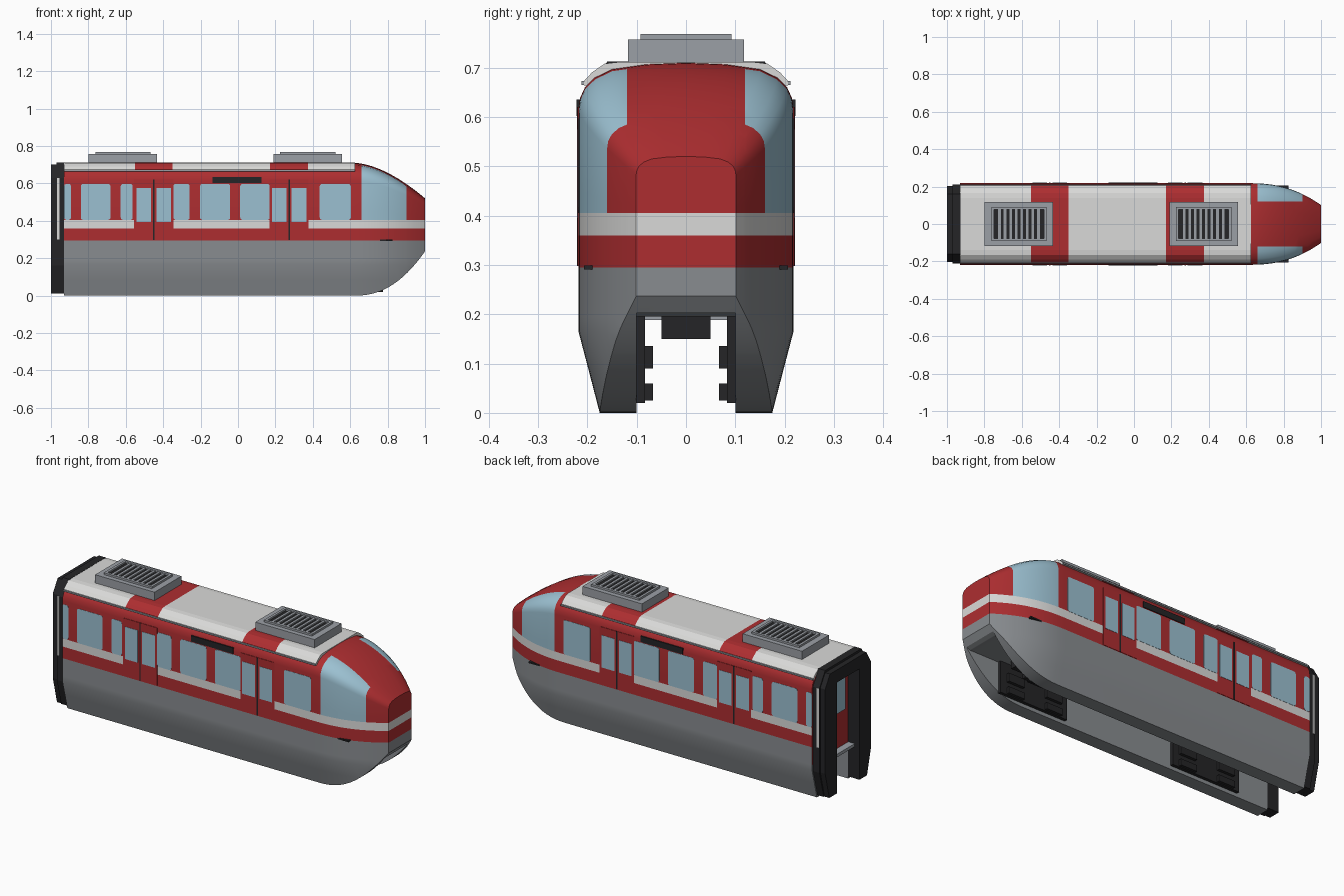
import bpy, bmesh, math
from mathutils import Vector

if "Cube" in bpy.data.objects:
    bpy.data.objects.remove(bpy.data.objects["Cube"])

def mat(name, c):
    m = bpy.data.materials.new(name)
    m.diffuse_color = (*c, 1)
    m.use_nodes = True
    m.node_tree.nodes["Principled BSDF"].inputs["Base Color"].default_value = m.diffuse_color
    return m

RED = mat("red_paint", (0.42, 0.027, 0.03))
WHITE = mat("white_paint", (0.70, 0.70, 0.69))
GREY = mat("skirt_grey", (0.25, 0.265, 0.28))
BLUE = mat("window_blue", (0.33, 0.53, 0.64))
BLACK = mat("black_rubber", (0.018, 0.018, 0.02))
METAL = mat("unit_grey", (0.33, 0.35, 0.38))

def finish(bm, name, mats, smooth=False):
    bmesh.ops.recalc_face_normals(bm, faces=bm.faces[:])
    me = bpy.data.meshes.new(name)
    bm.to_mesh(me)
    bm.free()
    for m in mats:
        me.materials.append(m)
    ob = bpy.data.objects.new(name, me)
    bpy.context.collection.objects.link(ob)
    if smooth:
        bpy.ops.object.select_all(action='DESELECT')
        ob.select_set(True)
        bpy.context.view_layer.objects.active = ob
        bpy.ops.object.shade_smooth_by_angle(angle=math.radians(28))
    return ob

def prism(name, pts, axis, a, b, m):
    """Extrude a 2D outline along x (pts = y,z) or y (pts = x,z)."""
    bm = bmesh.new()
    put = (lambda p, d: (d, p[0], p[1])) if axis == 'x' else (lambda p, d: (p[0], d, p[1]))
    r0, r1 = [[bm.verts.new(put(p, d)) for p in pts] for d in (a, b)]
    n = len(pts)
    bm.faces.new(r0)
    bm.faces.new(r1[::-1])
    for i in range(n):
        j = (i + 1) % n
        bm.faces.new((r0[i], r0[j], r1[j], r1[i]))
    return finish(bm, name, [m])

def box(name, x0, x1, y0, y1, z0, z1, m):
    return prism(name, [(y0, z0), (y1, z0), (y1, z1), (y0, z1)], 'x', x0, x1, m)

def plate(name, x0, x1, z0, z1, y0, y1, m, r=0.0):
    """Thin side plate with rounded corners, on both sides of the car."""
    pts = []
    if r:
        for cx, cz, a0 in ((x1 - r, z1 - r, 0), (x0 + r, z1 - r, 90), (x0 + r, z0 + r, 180), (x1 - r, z0 + r, 270)):
            for k in range(4):
                a = math.radians(a0 + 30 * k)
                pts.append((cx + r * math.cos(a), cz + r * math.sin(a)))
    else:
        pts = [(x0, z0), (x1, z0), (x1, z1), (x0, z1)]
    for s, side in ((-1, "front"), (1, "back")):
        prism(f"{name}_{side}", pts, 'y', s * y0, s * y1, m)

def loft(bm, rings):
    vs = [[bm.verts.new(p) for p in r] for r in rings]
    n = len(vs[0])
    for a, b in zip(vs, vs[1:]):
        for i in range(n):
            j = (i + 1) % n
            bm.faces.new((a[i], a[j], b[j], b[i]))
    bm.faces.new(vs[0])
    bm.faces.new(vs[-1][::-1])

# Car body: straddle section lofted along x, shrinking into the nose
CHANNEL = [(0, 0.195), (0.10, 0.195), (0.10, 0)]
SHELL = [(0.175, 0), (0.197, 0.085), (0.218, 0.165), (0.218, 0.30), (0.218, 0.45), (0.218, 0.615),
         (0.215, 0.638), (0.205, 0.66), (0.185, 0.68), (0.15, 0.697), (0.08, 0.707), (0, 0.71)]

def section(x):
    t = max(0.0, (x - 0.62) / 0.38)
    top, bot = 0.71 - 0.19 * t ** 1.7, 0.237 * t ** 2.3
    w = (0.218 - 0.117 * t ** 2.3) / 0.218
    half = [(y, max(z, bot)) for y, z in CHANNEL]
    for y, z in SHELL:
        if z < bot:
            z = bot
            y = 0.175 + 0.043 * min(1, bot / 0.165)
        elif z > 0.4:
            z = 0.4 + (z - 0.4) * (top - 0.4) / 0.31
        half.append((y * w, z))
    ring = half + [(-y, z) for y, z in half[-2:0:-1]]
    return [(x, y, z) for y, z in ring]

bm = bmesh.new()
loft(bm, [section(x) for x in [-0.93, -0.3, 0.3, 0.62] + [0.62 + 0.38 * k / 16 for k in range(1, 17)]])
bmesh.ops.remove_doubles(bm, verts=bm.verts[:], dist=1e-5)
bmesh.ops.triangulate(bm, faces=[f for f in bm.faces if len(f.verts) > 4])
for co, no in [((0, 0, z), (0, 0, 1)) for z in (0.196, 0.295, 0.36, 0.405)] + \
              [((x, 0, 0), (1, 0, 0)) for x in (0.66, 0.9)] + [((0, y, 0), (0, 1, 0)) for y in (-0.12, 0.12)]:
    bmesh.ops.bisect_plane(bm, geom=bm.verts[:] + bm.edges[:] + bm.faces[:], dist=1e-6,
                           plane_co=Vector(co), plane_no=Vector(no))
bmesh.ops.recalc_face_normals(bm, faces=bm.faces[:])
for f in bm.faces:
    c = f.calc_center_median()
    if f.normal.x < -0.9 and c.x < -0.92:
        f.material_index = 0 if c.z > 0.196 else 2
    elif c.z < 0.295:
        f.material_index = 2
    elif 0.36 < c.z < 0.405:
        f.material_index = 1
    elif c.z > 0.405 and 0.66 < c.x < 0.9 and abs(c.y) > 0.12:
        f.material_index = 3
finish(bm, "car_body", [RED, WHITE, GREY, BLUE], True)

# Roof shell with red bands above the doors
half = [(0.207, 0.664), (0.206, 0.674), (0.19, 0.691), (0.165, 0.708), (0.14, 0.711)]
outline = half + [(-y, z) for y, z in half[::-1]]
bm = bmesh.new()
loft(bm, [[(x, y, z) for y, z in outline] for x in (-0.93, -0.55, -0.35, 0.17, 0.375, 0.625)])
for f in bm.faces:
    x = f.calc_center_median().x
    f.material_index = 1 if -0.55 < x < -0.35 or 0.17 < x < 0.375 else 0
finish(bm, "roof_shell", [WHITE, RED])
plate("roof_gutter", -0.93, 0.625, 0.665, 0.673, 0.2, 0.212, METAL)

# Side windows at an even pitch, clipped by the doors
for i, (a, b) in enumerate([(-0.93, -0.893), (-0.84, -0.682), (-0.627, -0.563), (-0.345, -0.258),
                            (-0.203, -0.042), (0.012, 0.17), (0.437, 0.603)]):
    plate(f"side_window_{i}", a, b, 0.405, 0.597, 0.217, 0.2192, BLUE, 0.012)

# Double doors
for i, c in enumerate((-0.45, 0.273)):
    plate(f"door_{i}", c - 0.105, c + 0.105, 0.298, 0.62, 0.217, 0.2198, RED)
    plate(f"door_gap_{i}", c - 0.004, c + 0.004, 0.298, 0.62, 0.217, 0.2212, BLACK)
    for k, s in enumerate((-1, 1)):
        m = c + s * 0.053
        plate(f"door_window_{i}{k}", m - 0.039, m + 0.039, 0.395, 0.575, 0.217, 0.2212, BLUE)

# Destination panel and nose marker lamps
plate("destination_panel", -0.135, 0.125, 0.602, 0.635, 0.21, 0.222, BLACK)
plate("marker_lamp", 0.76, 0.825, 0.291, 0.299, 0.18, 0.207, BLACK)

# Rear gangway bellows, an inverted U in two steps
def arch(k, top):
    h = [(0.10, 0.012 * k), (0.172 * k, 0.012 * k), (0.210 * k, 0.16), (0.210 * k, 0.63), (0.16, top)]
    return h + [(-y, z) for y, z in h[::-1]] + [(-0.10, 0.63), (0.10, 0.63)]
prism("gangway_inner", arch(1.0, 0.712), 'x', -0.97, -0.928, BLACK)
prism("gangway_outer", arch(0.965, 0.70), 'x', -1.0, -0.97, BLACK)
plate("gangway_strip", -0.968, -0.955, 0.30, 0.67 - 0.04, 0.208, 0.2125, WHITE)
box("gangway_sill", -0.97, -0.93, -0.10, 0.10, 0.188, 0.205, METAL)
box("rear_window", -0.934, -0.929, -0.07, 0.07, 0.40, 0.59, BLUE)

# Roof cooling units with slatted grilles
for i, c in enumerate((-0.615, 0.372)):
    n = f"roof_unit_{i}"
    box(n, c - 0.183, c + 0.183, -0.118, 0.118, 0.70, 0.757, METAL)
    box(n + "_grille_bed", c - 0.14, c + 0.14, -0.085, 0.085, 0.755, 0.759, BLACK)
    for s in (-1, 1):
        xa, xb = sorted((c + s * 0.148, c + s * 0.134))
        box(f"{n}_frame_end_{s}", xa, xb, -0.092, 0.092, 0.755, 0.768, METAL)
        ya, yb = sorted((s * 0.078, s * 0.092))
        box(f"{n}_frame_side_{s}", c - 0.134, c + 0.134, ya, yb, 0.755, 0.768, METAL)
    for k in range(8):
        x = c - 0.134 + 0.268 * (k + 1) / 9
        box(f"{n}_slat_{k}", x - 0.007, x + 0.007, -0.08, 0.08, 0.755, 0.766, METAL)

# Bogies inside the beam channel: side frames, guide wheels and a centre block
for i, c in enumerate((-0.525, 0.565)):
    box(f"bogie_{i}_centre", c - 0.17, c + 0.17, -0.05, 0.05, 0.15, 0.197, BLACK)
    for s in (-1, 1):
        ya, yb = sorted((s * 0.083, s * 0.101))
        box(f"bogie_{i}_frame_{s}", c - 0.21, c + 0.21, ya, yb, 0.02, 0.195, BLACK)
        for k, d in enumerate((-0.12, 0.12)):
            for j, (z0, z1) in enumerate(((0.025, 0.06), (0.09, 0.136))):
                ya, yb = sorted((s * 0.067, s * 0.085))
                box(f"bogie_{i}_wheel_{s}_{k}{j}", c + d - 0.05, c + d + 0.05, ya, yb, z0, z1, BLACK)
